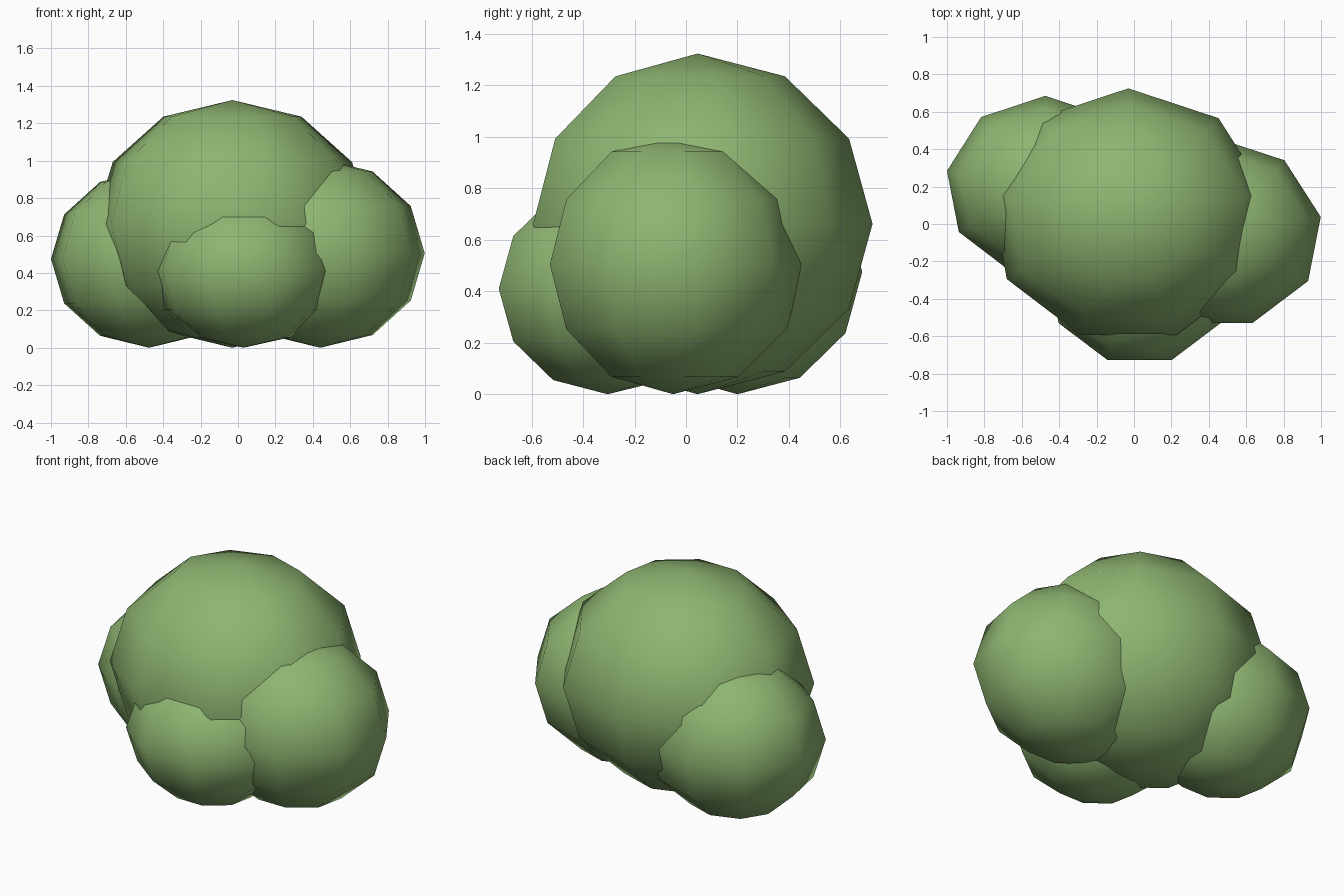
import bpy
import bmesh
from mathutils import Matrix, Vector

cube = bpy.data.objects.get("Cube")
if cube:
    bpy.data.objects.remove(cube, do_unlink=True)

# Single leaf colour
leaf = bpy.data.materials.new("leaf_green")
leaf.use_nodes = True
colour = (0.27, 0.46, 0.165, 1.0)
leaf.diffuse_color = colour
bsdf = next(n for n in leaf.node_tree.nodes if n.type == "BSDF_PRINCIPLED")
bsdf.inputs["Base Color"].default_value = colour
bsdf.inputs["Roughness"].default_value = 0.9


def foliage_clump(name, x, y, radii):
    """Low-poly smooth ellipsoid resting on the ground."""
    bm = bmesh.new()
    bmesh.ops.create_uvsphere(bm, u_segments=9, v_segments=6, radius=1.0)
    bmesh.ops.transform(bm, matrix=Matrix.Diagonal(Vector(radii)).to_4x4(), verts=bm.verts)
    for face in bm.faces:
        face.smooth = True
    mesh = bpy.data.meshes.new(name)
    bm.to_mesh(mesh)
    bm.free()
    mesh.materials.append(leaf)
    obj = bpy.data.objects.new(name, mesh)
    obj.location = (x, y, radii[2])
    bpy.context.collection.objects.link(obj)
    return obj


# Large central clump with three smaller ones around it
foliage_clump("main_clump", -0.03, 0.045, (0.75, 0.68, 0.662))
foliage_clump("front_clump", 0.03, -0.305, (0.5, 0.45, 0.41))
foliage_clump("left_clump", 0.44, -0.05, (0.567, 0.51, 0.505))
foliage_clump("right_back_clump", -0.475, 0.2, (0.533, 0.485, 0.475))
